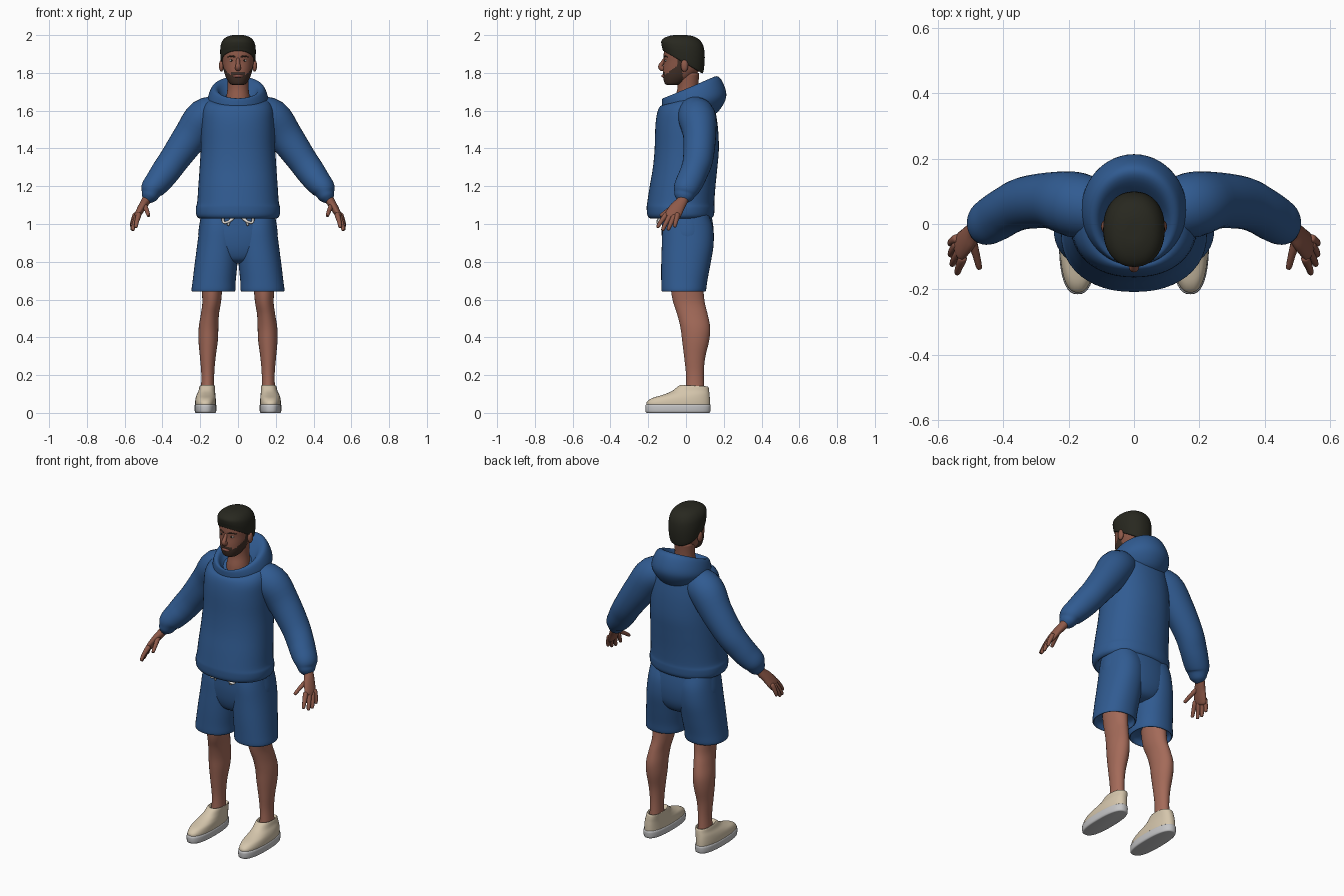
import bpy, bmesh, math
from mathutils import Vector


def material(name, r, g, b):
    m = bpy.data.materials.new(name)
    m.diffuse_color = (r, g, b, 1)
    return m


BLUE = material("blue fabric", 0.030, 0.105, 0.285)
SKIN = material("skin", 0.27, 0.10, 0.066)
LEG_SKIN = material("leg skin", 0.37, 0.145, 0.10)
HAIR = material("hair", 0.021, 0.021, 0.014)
BEARD = material("beard", 0.055, 0.030, 0.021)
CREAM = material("cream canvas", 0.66, 0.56, 0.41)
RUBBER = material("pale rubber", 0.55, 0.55, 0.56)
WHITE = material("white", 0.75, 0.72, 0.68)
LIP = material("lips", 0.25, 0.085, 0.065)


def spline(rows, steps):
    """Catmull-Rom through rows of numbers."""
    out = []
    for i in range(len(rows) - 1):
        a, b, c, d = rows[max(i - 1, 0)], rows[i], rows[i + 1], rows[min(i + 2, len(rows) - 1)]
        for k in range(steps):
            t = k / steps
            out.append([0.5 * (2 * q + (r - p) * t + (2 * p - 5 * q + 4 * r - s) * t * t
                               + (3 * q - p - 3 * r + s) * t ** 3)
                        for p, q, r, s in zip(a, b, c, d)])
    out.append(list(rows[-1]))
    return out


def skin_rings(name, rings, mats):
    """Bridge rings of points into a closed smooth surface."""
    bm = bmesh.new()
    loops = [[bm.verts.new(p) for p in ring] for ring in rings]
    n = len(loops[0])
    for a, b in zip(loops, loops[1:]):
        for i in range(n):
            j = (i + 1) % n
            bm.faces.new((a[i], a[j], b[j], b[i]))
    bm.faces.new(loops[0])
    bm.faces.new(loops[-1])
    bmesh.ops.recalc_face_normals(bm, faces=bm.faces)
    for f in bm.faces:
        f.smooth = True
    me = bpy.data.meshes.new(name)
    bm.to_mesh(me)
    bm.free()
    for m in mats:
        me.materials.append(m)
    ob = bpy.data.objects.new(name, me)
    bpy.context.collection.objects.link(ob)
    return ob


def loft(name, rows, *mats, side=1, n=40, steps=4, e=2.2):
    """Stack tilted ovals. Row: centre x, half width, front y, back y, front z, back z."""
    rings = []
    for cx, rx, yf, yb, zf, zb in spline(rows, steps):
        ring = []
        for i in range(n):
            a = 2 * math.pi * i / n
            c, s = math.cos(a), math.sin(a)
            u = math.copysign(abs(c) ** (2 / e), c)
            v = math.copysign(abs(s) ** (2 / e), s)
            ring.append((side * (cx + rx * u), (yf + yb) / 2 + (yb - yf) / 2 * v,
                         (zf + zb) / 2 + (zb - zf) / 2 * v))
        rings.append(ring)
    return skin_rings(name, rings, mats)


def tube(name, rows, mat, side=1, n=20, steps=4, ref=(0, 1, 0)):
    """Sweep ovals along a path. Row: x, y, z, radius along ref, other radius."""
    rows = [tuple(r) if len(r) == 5 else tuple(r) + (r[3],) for r in rows]
    ends = []
    for p, q in ((rows[0], rows[1]), (rows[-1], rows[-2])):
        d = (Vector(p[:3]) - Vector(q[:3])).normalized() * min(p[3:]) * 0.6
        ends.append((*(Vector(p[:3]) + d), p[3] * 0.45, p[4] * 0.45))
    path = spline([ends[0]] + rows + [ends[1]], steps)
    rings = []
    for i, (x, y, z, ra, rb) in enumerate(path):
        t = (Vector(path[min(i + 1, len(path) - 1)][:3]) - Vector(path[max(i - 1, 0)][:3])).normalized()
        u = Vector(ref)
        u = (u - t * u.dot(t)).normalized()
        v = t.cross(u)
        c = Vector((x, y, z))
        ring = [c + u * ra * math.cos(2 * math.pi * k / n) + v * rb * math.sin(2 * math.pi * k / n)
                for k in range(n)]
        rings.append([(side * p.x, p.y, p.z) for p in ring])
    return skin_rings(name, rings, [mat])


def ball(name, c, r, mat):
    """Ellipsoid."""
    rows = []
    for i in range(9):
        a = math.pi * (i + 0.15) / 8.3 - math.pi / 2
        k, z = math.cos(a), c[2] + r[2] * math.sin(a)
        rows.append((c[0], r[0] * k, c[1] - r[1] * k, c[1] + r[1] * k, z, z))
    return loft(name, rows, mat, n=16, steps=1, e=2)


def level(rows, cx=0):
    """Expand (z, half width, front, back) rows to untilted loft rows."""
    return [(cx, rx, yf, yb, z, z) for z, rx, yf, yb in rows]


# Hoodie body with rolled hem
loft("hoodie_body", level([
    (1.06, .185, -.16, .12), (1.03, .20, -.185, .13), (1.045, .22, -.204, .147), (1.085, .223, -.208, .151),
    (1.115, .216, -.205, .150), (1.2, .21, -.192, .156), (1.3, .203, -.175, .166), (1.4, .197, -.166, .174),
    (1.52, .194, -.162, .168)]) + [
    (0, .185, -.152, .150, 1.59, 1.63), (0, .155, -.135, .14, 1.625, 1.685),
    (0, .11, -.11, .12, 1.625, 1.70), (0, .05, -.05, .06, 1.635, 1.69)], BLUE, n=48)

# Hood resting behind the neck
loft("hood", [
    (0, .07, -.07, .06, 1.62, 1.67), (0, .09, -.09, .09, 1.637, 1.72), (0, .112, -.112, .14, 1.662, 1.775),
    (0, .138, -.125, .178, 1.663, 1.775), (0, .158, -.127, .21, 1.64, 1.71), (0, .158, -.125, .208, 1.615, 1.655),
    (0, .13, -.115, .165, 1.60, 1.59), (0, .09, -.09, .11, 1.60, 1.57)], BLUE, n=48, e=2)

# Neck and head, with the beard on the jaw faces
loft("neck", level([(1.60, .07, -.07, .08), (1.66, .064, -.062, .075), (1.72, .056, -.045, .066),
                    (1.80, .058, -.05, .07)]), SKIN, e=2)
head = loft("head", level([
    (1.735, .022, -.098, -.055), (1.742, .042, -.111, -.02), (1.765, .058, -.119, .02), (1.79, .069, -.122, .05),
    (1.82, .077, -.121, .075), (1.86, .083, -.117, .086), (1.90, .086, -.118, .09), (1.95, .08, -.108, .08),
    (1.985, .05, -.07, .05)]), SKIN, BEARD, n=72, steps=6, e=2.15)
for f in head.data.polygons:
    c = f.center
    jaw = c.y < -.022 and c.z < 1.782 + .75 * (c.y + .12)
    moustache = abs(c.x) < .038 and c.y < -.08 and c.z < 1.803
    sideburn = -.045 < c.y < -.018 and c.z < 1.88
    f.material_index = int(jaw or moustache or sideburn)

# Short hair
loft("hair", [
    (0, .080, -.112, .080, 1.918, 1.80), (0, .089, -.121, .090, 1.917, 1.80), (0, .093, -.125, .097, 1.930, 1.84),
    (0, .094, -.130, .099, 1.950, 1.895), (0, .088, -.129, .091, 1.972, 1.945), (0, .068, -.105, .066, 1.990, 1.980),
    (0, .035, -.065, .025, 2.0, 1.997), (0, .004, -.025, -.015, 2.0, 2.0)], HAIR, n=48)

# Nose and lips
tube("nose", [(0, -.108, 1.878, .009), (0, -.124, 1.855, .010), (0, -.136, 1.834, .014, .012),
              (0, -.122, 1.822, .015, .016)], SKIN, ref=(1, 0, 0))
tube("lips", [(-.022, -.114, 1.783, .006), (0, -.122, 1.784, .008), (.022, -.114, 1.783, .006)], LIP, ref=(0, 0, 1))

for s, tag in ((1, "left"), (-1, "right")):
    # Face details
    ball("ear_" + tag, (s * .088, -.008, 1.838), (.013, .020, .032), SKIN)
    ball("eye_" + tag, (s * .033, -.1045, 1.866), (.013, .007, .006), WHITE)
    ball("iris_" + tag, (s * .033, -.109, 1.866), (.0055, .004, .0055), HAIR)
    tube("eyebrow_" + tag, [(.015, -.116, 1.884, .004), (.034, -.111, 1.889, .004), (.055, -.095, 1.884, .003)],
         BEARD, side=s, n=10)

    # Sleeve with gathered cuff
    tube("sleeve_" + tag, [
        (.09, .035, 1.59, .08), (.175, .058, 1.565, .100), (.25, .072, 1.465, .087, .092),
        (.335, .064, 1.345, .080, .080), (.385, .043, 1.275, .074, .076), (.42, .022, 1.228, .073, .070),
        (.452, .002, 1.188, .068, .062), (.464, -.008, 1.158, .056, .048), (.474, -.014, 1.137, .045, .038)],
        BLUE, side=s, n=32)

    # Hand, fingers and thumb
    tube("hand_" + tag, [
        (.455, .0, 1.18, .030), (.486, -.018, 1.125, .029, .024), (.508, -.045, 1.09, .038, .021),
        (.528, -.066, 1.055, .042, .018), (.538, -.078, 1.035, .037, .014)], SKIN, side=s)
    fingers = {
        "index": ((.525, -.105, 1.05), (.536, -.133, 1.012), (.541, -.149, .985)),
        "middle": ((.535, -.086, 1.04), (.550, -.110, .998), (.556, -.123, .970)),
        "ring": ((.542, -.064, 1.04), (.557, -.084, .995), (.561, -.094, .972)),
        "little": ((.543, -.045, 1.05), (.558, -.054, 1.012), (.562, -.060, .988)),
        "thumb": ((.496, -.050, 1.10), (.483, -.095, 1.072), (.474, -.132, 1.046))}
    for finger, (a, b, c) in fingers.items():
        tube(f"{finger}_finger_{tag}", [(*a, .014), (*b, .0115), (*c, .009)], SKIN, side=s, n=12, steps=3)

    # Shorts leg with an open turned-in hem
    loft("shorts_leg_" + tag, [
        (.137, .06, -.08, .07, .69, .69), (.131, .100, -.112, .088, .67, .67), (.130, .108, -.122, .098, .643, .643),
        (.130, .116, -.130, .106, .650, .650), (.126, .114, -.131, .113, .70, .70), (.116, .113, -.131, .130, .79, .79),
        (.106, .110, -.128, .146, .89, .89), (.10, .104, -.124, .143, .98, .98), (.10, .095, -.11, .12, 1.05, 1.05)],
        BLUE, side=s)

    # Bare leg
    loft("leg_" + tag, [(cx, rx, yf, yb, z, z) for z, cx, rx, yf, yb in (
        (.74, .138, .058, -.085, .085), (.64, .138, .053, -.078, .093), (.58, .140, .049, -.066, .100),
        (.52, .149, .048, -.046, .115), (.45, .156, .052, -.029, .128), (.38, .158, .051, -.020, .122),
        (.29, .160, .041, -.009, .101), (.2, .160, .034, .0, .094), (.1, .161, .036, -.003, .098))],
        LEG_SKIN, side=s, e=2)

    # Slip-on shoe
    loft("shoe_sole_" + tag, [
        (.172, .050, -.205, .122, 0, 0), (.172, .056, -.213, .128, .004, .004), (.172, .058, -.215, .130, .022, .022),
        (.172, .057, -.214, .130, .042, .042), (.172, .051, -.205, .122, .045, .045)], RUBBER, side=s, steps=2, e=2.5)
    loft("shoe_upper_" + tag, [
        (.172, .055, -.210, .127, .04, .04), (.172, .055, -.207, .127, .058, .058), (.171, .053, -.18, .126, .078, .08),
        (.169, .049, -.125, .124, .095, .10), (.165, .044, -.075, .122, .115, .12), (.162, .041, -.036, .118, .145, .138),
        (.161, .036, -.020, .108, .143, .138), (.161, .028, .01, .09, .115, .115)], CREAM, side=s, e=2.4)

    # Drawstring loop and loose end
    tube("drawstring_loop_" + tag, [
        (.015, -.138, 1.04, .007), (.045, -.150, 1.015, .007), (.075, -.148, 1.008, .007), (.08, -.14, 1.03, .007)],
        WHITE, side=s, n=8, ref=(0, 1, .3))
    tube("drawstring_end_" + tag, [
        (.02, -.138, 1.05, .006), (.042, -.146, 1.02, .006), (.052, -.143, .995, .006)], WHITE, side=s, n=8)

# Seat of the shorts
loft("shorts_seat", level([
    (.79, .05, -.05, .06), (.81, .12, -.095, .11), (.86, .19, -.118, .138), (.93, .210, -.128, .147),
    (1.0, .204, -.128, .143), (1.07, .19, -.125, .13)]), BLUE)
